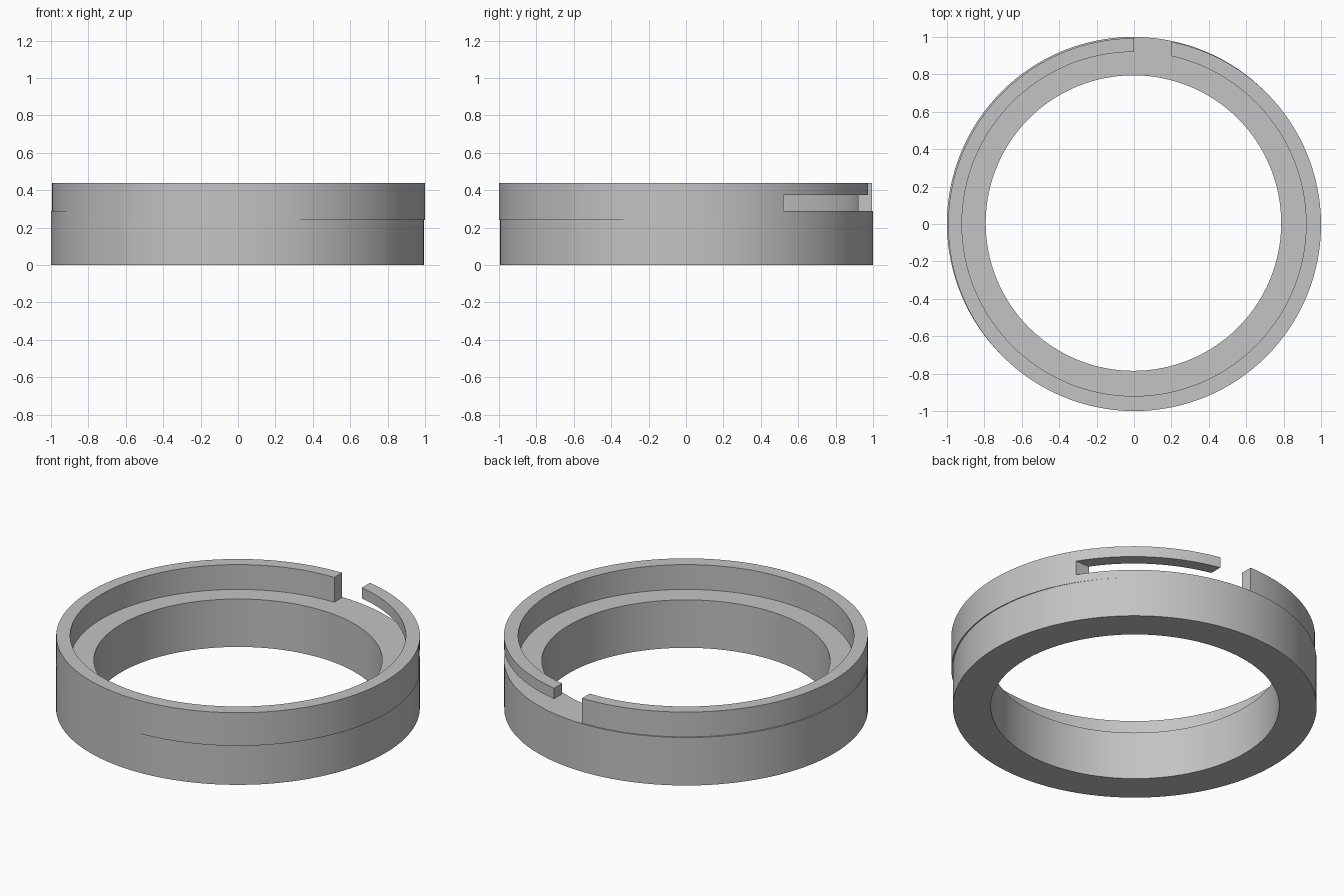
import bpy
import bmesh
import math

cube = bpy.data.objects.get("Cube")
if cube:
    bpy.data.objects.remove(cube, do_unlink=True)

grey = bpy.data.materials.new("light_grey")
grey.use_nodes = True
grey.diffuse_color = (0.55, 0.55, 0.55, 1)
grey.node_tree.nodes["Principled BSDF"].inputs["Base Color"].default_value = grey.diffuse_color

SIDES = 128


def add_object(name, bm):
    bmesh.ops.recalc_face_normals(bm, faces=bm.faces)
    mesh = bpy.data.meshes.new(name)
    bm.to_mesh(mesh)
    bm.free()
    mesh.materials.append(grey)
    obj = bpy.data.objects.new(name, mesh)
    bpy.context.collection.objects.link(obj)
    return obj


def ring(name, centre, outer, inner, z0, z1, inner_centre=None):
    """Closed ring with a rectangular section; its bore may be off centre."""
    bore = inner_centre or centre
    section = [(centre, outer, z0), (centre, outer, z1), (bore, inner, z1), (bore, inner, z0)]
    bm = bmesh.new()
    loops = []
    for (cx, cy), r, z in section:
        angles = [2 * math.pi * i / SIDES for i in range(SIDES)]
        loops.append([bm.verts.new((cx + r * math.cos(a), cy + r * math.sin(a), z)) for a in angles])
    for k in range(4):
        a, b = loops[k], loops[(k + 1) % 4]
        for i in range(SIDES):
            j = (i + 1) % SIDES
            bm.faces.new((a[i], a[j], b[j], b[i]))
    return add_object(name, bm)


def cut_box(target, name, low, high):
    """Subtract an axis-aligned box from the target."""
    bm = bmesh.new()
    bmesh.ops.create_cube(bm, size=1)
    for v in bm.verts:
        v.co = [(l + h) / 2 + c * (h - l) for c, l, h in zip(v.co, low, high)]
    cutter = add_object(name, bm)
    cutter.hide_render = True
    cutter.hide_viewport = True
    mod = target.modifiers.new(name, "BOOLEAN")
    mod.operation = "DIFFERENCE"
    mod.solver = "EXACT"
    mod.object = cutter
    bpy.context.view_layer.objects.active = target
    bpy.ops.object.modifier_apply(modifier=name)
    bpy.data.objects.remove(cutter, do_unlink=True)


# Thick lower ring, set very slightly off the rim's axis
base = ring("base_ring", (-0.003, 0.003), 0.997, 0.79, 0, 0.29, (-0.003, 0.005))

# Thin rim wall that rises around the ledge
rim = ring("rim_wall", (0.003, -0.003), 0.997, 0.92, 0.24, 0.44, (0, 0))

# Entry gap, and the slot that leaves a thin curved arm above it
cut_box(rim, "entry_gap", (0, 0.5, 0.289), (0.2, 1.2, 0.6))
cut_box(rim, "arm_slot", (0.1, 0.52, 0.289), (1.2, 1.2, 0.375))

# Smooth the round walls, keep the edges crisp
for obj in (base, rim):
    bpy.ops.object.select_all(action="DESELECT")
    obj.select_set(True)
    bpy.context.view_layer.objects.active = obj
    bpy.ops.object.shade_smooth_by_angle(angle=math.radians(30))
